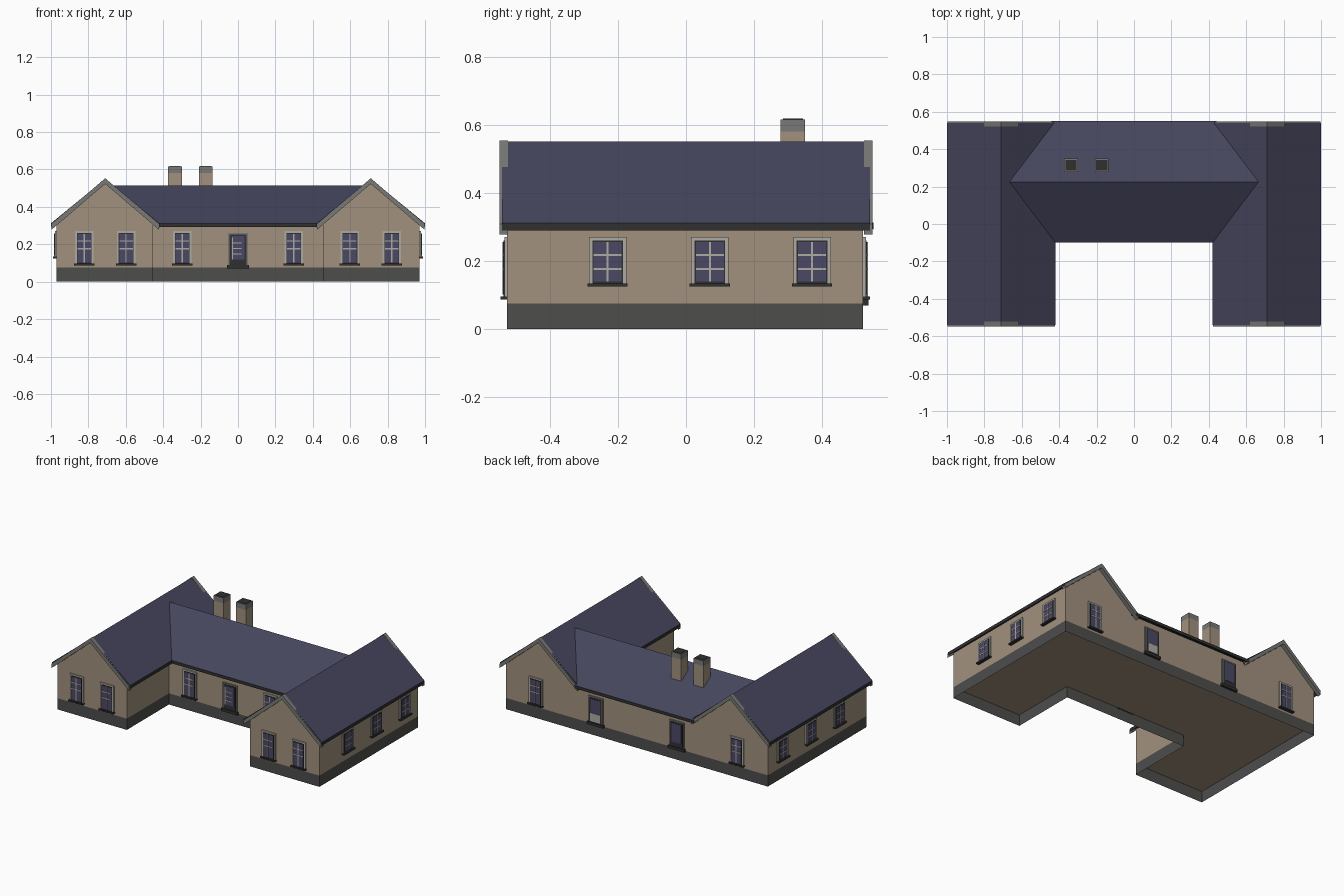
import bpy
import bmesh
from math import radians
from mathutils import Matrix, Vector

cube = bpy.data.objects.get("Cube")
if cube:
    bpy.data.objects.remove(cube, do_unlink=True)


def material(name, rgb):
    m = bpy.data.materials.new(name)
    m.use_nodes = True
    m.diffuse_color = (*rgb, 1)
    m.node_tree.nodes["Principled BSDF"].inputs["Base Color"].default_value = (*rgb, 1)
    return m


WALL = material("sand render", (0.36, 0.285, 0.21))
PLINTH = material("charcoal plinth", (0.075, 0.075, 0.073))
ROOF = material("blue slate", (0.06, 0.06, 0.11))
DARK = material("dark trim", (0.03, 0.03, 0.03))
GREY = material("stone grey", (0.19, 0.19, 0.18))
FRAME = material("pale frame", (0.42, 0.41, 0.36))
GLASS = material("tinted glass", (0.07, 0.065, 0.13))


def finish(name, bm, mats):
    bmesh.ops.recalc_face_normals(bm, faces=bm.faces)
    mesh = bpy.data.meshes.new(name)
    bm.to_mesh(mesh)
    bm.free()
    for m in mats:
        mesh.materials.append(m)
    obj = bpy.data.objects.new(name, mesh)
    bpy.context.collection.objects.link(obj)
    return obj


def prism(name, profile, axis, a, b, mats):
    """Extrude a (side, height) profile along x or y from a to b."""
    bm = bmesh.new()
    place = (lambda p, t: (t, p[0], p[1])) if axis == "x" else (lambda p, t: (p[0], t, p[1]))
    face = bm.faces.new([bm.verts.new(place(p, a)) for p in profile])
    new = bmesh.ops.extrude_face_region(bm, geom=[face])["geom"]
    shift = Vector((b - a, 0, 0) if axis == "x" else (0, b - a, 0))
    bmesh.ops.translate(bm, verts=[v for v in new if isinstance(v, bmesh.types.BMVert)], vec=shift)
    return finish(name, bm, mats)


def box(bm, lo, hi, index=0):
    lo, hi = Vector(lo), Vector(hi)
    mat = Matrix.Translation((lo + hi) / 2) @ Matrix.Diagonal((*(hi - lo), 1))
    for v in bmesh.ops.create_cube(bm, size=1, matrix=mat)["verts"]:
        for f in v.link_faces:
            f.material_index = index


def slate_top(obj):
    """Slate on upward faces, dark trim on edges and soffits."""
    for p in obj.data.polygons:
        p.material_index = 0 if p.normal.z > 0.1 else 1


# Main dimensions
OUT, INNER, RIDGE_X = 0.97, 0.455, 0.71
FRONT, COURT, BACK = -0.525, -0.08, 0.52
BASE = 0.075


def chevron(mid, half, top, eave, thick):
    return [(mid - half, eave), (mid, top), (mid + half, eave),
            (mid + half, eave - thick), (mid, top - thick), (mid - half, eave - thick)]


# Wings with gables, roofs and bargeboards
for side, s in (("left", 1), ("right", -1)):
    gable = [(s * INNER, BASE), (s * OUT, BASE), (s * OUT, 0.31),
             (s * RIDGE_X, 0.525), (s * INNER, 0.314)]
    prism(side + "_wing_walls", gable, "y", FRONT, BACK, [WALL])
    roof = prism(side + "_wing_roof", chevron(s * RIDGE_X, 0.29, 0.55, 0.312, 0.022),
                 "y", -0.54, 0.54, [ROOF, DARK])
    slate_top(roof)
    for end, y in (("front", -1), ("back", 1)):
        prism(side + "_" + end + "_bargeboard", chevron(s * RIDGE_X, 0.287, 0.553, 0.308, 0.03),
              "y", y * 0.522, y * 0.548, [GREY])

# Middle range between the wings
section = [(COURT, BASE), (BACK, BASE), (BACK, 0.302), (0.225, 0.485), (COURT, 0.302)]
prism("middle_walls", section, "x", -INNER, INNER, [WALL])

# Middle roof, mitred into the wing roofs along the valleys
bm = bmesh.new()
rows = []
for y, x, z in ((-0.1, 0.425, 0.312), (0.225, 0.665, 0.514), (0.55, 0.44, 0.312)):
    rows.append([bm.verts.new((sx * x, y, z - d)) for d in (0, 0.02) for sx in (-1, 1)])
for p, q in zip(rows, rows[1:]):
    for i, j in ((0, 1), (1, 3), (3, 2), (2, 0)):
        bm.faces.new((p[i], p[j], q[j], q[i]))
for r in (rows[0], rows[-1]):
    bm.faces.new((r[0], r[1], r[3], r[2]))
slate_top(finish("middle_roof", bm, [ROOF, DARK]))

# Plinth band, open underneath
bm = bmesh.new()
outline = [(-OUT, FRONT), (-INNER, FRONT), (-INNER, COURT), (INNER, COURT),
           (INNER, FRONT), (OUT, FRONT), (OUT, BACK), (-OUT, BACK)]
low = [bm.verts.new((x, y, 0)) for x, y in outline]
high = [bm.verts.new((x, y, BASE)) for x, y in outline]
for i in range(len(outline)):
    j = (i + 1) % len(outline)
    bm.faces.new((low[i], low[j], high[j], high[i]))
finish("plinth", bm, [PLINTH])

# Chimneys
for name, x in (("outer", -0.3375), ("inner", -0.1725)):
    bm = bmesh.new()
    x0, x1, y0, y1 = x - 0.037, x + 0.037, 0.278, 0.35
    box(bm, (x0, y0, 0.4), (x1, y1, 0.58), 0)
    box(bm, (x0, y0, 0.58), (x1, y1, 0.615), 1)
    box(bm, (x0 + 0.007, y0 + 0.007, 0.61), (x1 - 0.007, y1 - 0.007, 0.618), 2)
    finish(name + "_chimney", bm, [WALL, GREY, DARK])


def opening(name, pos, angle, parts):
    """Layered plates (u0, u1, z0, z1, depth, colour) set against a wall."""
    bm = bmesh.new()
    for u0, u1, z0, z1, depth, index in parts:
        box(bm, (u0, -depth, z0), (u1, 0.002, z1), index)
    bm.transform(Matrix.Translation((*pos, 0)) @ Matrix.Rotation(radians(angle), 4, "Z"))
    finish(name, bm, [FRAME, GREY, GLASS, DARK])


def window_parts(bottom, half):
    top = 0.27
    parts = [(-half, half, bottom, top, 0.008, 0),
             (-half + 0.01, half - 0.01, bottom, top - 0.01, 0.01, 3),
             (-half + 0.014, half - 0.014, bottom + 0.01, top - 0.014, 0.012, 2),
             (-0.003, 0.003, bottom + 0.01, top - 0.014, 0.014, 0),
             (-half - 0.004, half + 0.004, bottom - 0.005, bottom + 0.004, 0.02, 3)]
    for z in (0.176, 0.217):
        parts.append((-half + 0.014, half - 0.014, z - 0.003, z + 0.003, 0.014, 0))
    return parts


TALL = window_parts(0.092, 0.05)
SHORT = window_parts(0.13, 0.055)

# Windows, repeated on both sides
for side, s in (("left", 1), ("right", -1)):
    opening(side + "_wing_inner_window", (s * 0.598, FRONT), 0, TALL)
    opening(side + "_wing_outer_window", (s * 0.822, FRONT), 0, TALL)
    opening(side + "_court_window", (s * 0.298, COURT), 0, TALL)
    opening(side + "_back_window", (s * 0.745, BACK), 180, TALL)
    for n, y in enumerate((-0.23, 0.07, 0.37), 1):
        opening(f"{side}_side_window_{n}", (s * OUT, y), s * 90, SHORT)

# Doors: surround, leaf, glazing, bars and threshold
DOOR = [(-0.053, 0.053, BASE, 0.26, 0.008, 1),
        (-0.046, 0.046, BASE, 0.252, 0.01, 3),
        (-0.036, 0.036, 0.118, 0.244, 0.012, 2),
        (-0.06, 0.06, 0.07, 0.088, 0.016, 3)]
BARS = [(-0.033, -0.028, 0.12, 0.235, 0.014, 0)]
BARS += [(-0.028, 0.02, z, z + 0.005, 0.014, 0) for z in (0.145, 0.175, 0.205)]
PANEL = [(-0.036, 0.036, 0.095, 0.15, 0.014, 0)]
opening("front_door", (0, COURT), 0, DOOR + BARS)
opening("back_left_door", (0.3, BACK), 180, DOOR + PANEL)
opening("back_right_door", (-0.3, BACK), 180, DOOR)
